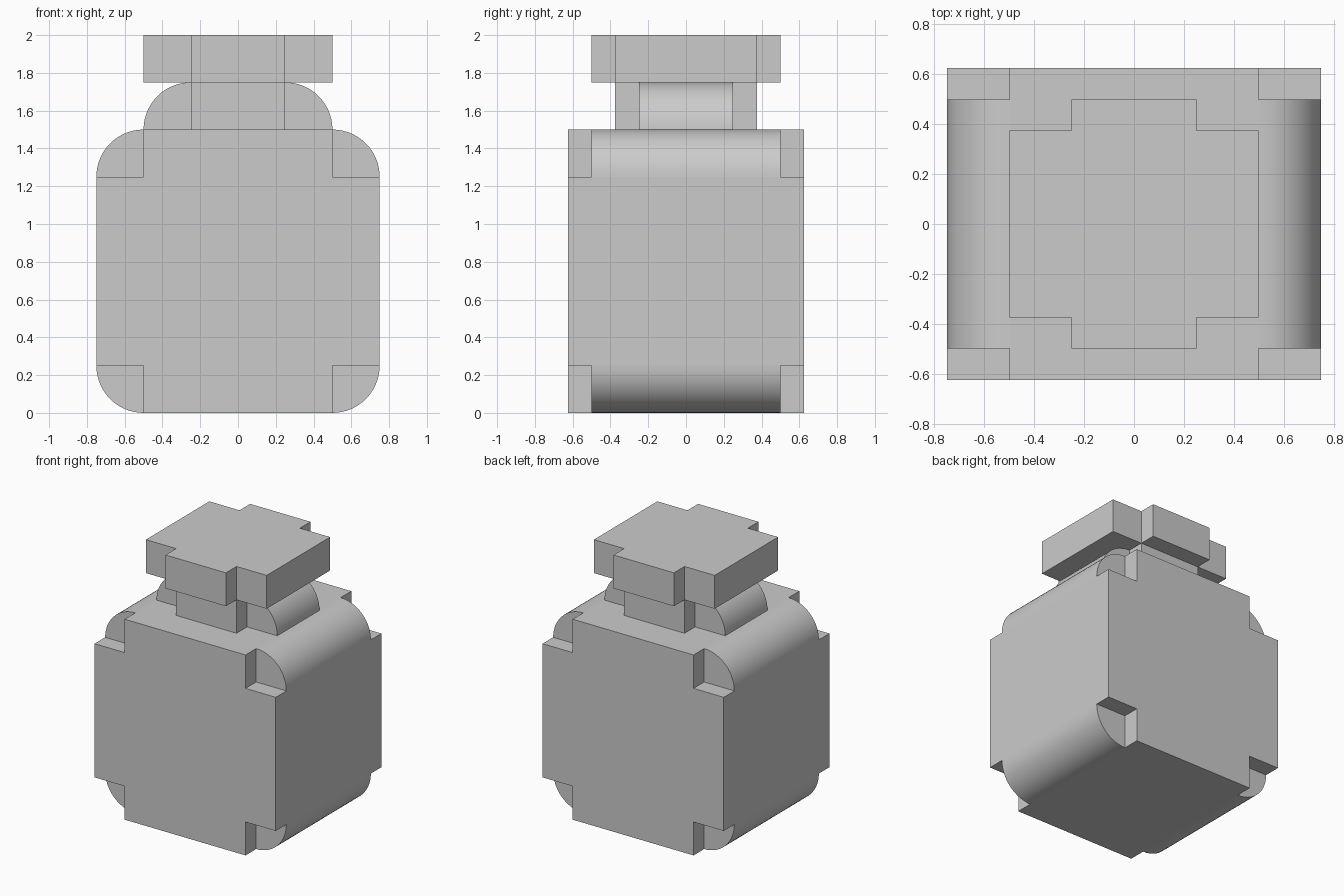
import bpy, bmesh
from math import cos, sin, pi

if "Cube" in bpy.data.objects:
    bpy.data.objects.remove(bpy.data.objects["Cube"])

R = 0.25      # corner radius of every rounded edge
SEG = 14      # segments per quarter round


def wedge(sx, cx, cz, sz):
    """Quarter-disc outline around (cx, cz), opening towards (sx, sz)."""
    arc = [(sx * (cx + R * cos(i * pi / 2 / SEG)), cz + sz * R * sin(i * pi / 2 / SEG))
           for i in range(SEG + 1)]
    return [(sx * cx, cz)] + arc


def both_sides(half):
    """Close a right-hand (x, z) outline with its mirror image."""
    return half + [(-x, z) for x, z in reversed(half)]


def make_part(name, centre, corners, y_core, y_face):
    """Extrude centre + corners to +-y_core, then push the centre out to +-y_face."""
    bm = bmesh.new()
    for outline in [centre] + corners:
        bm.faces.new([bm.verts.new((x, -y_core, z)) for x, z in outline])
    bmesh.ops.remove_doubles(bm, verts=bm.verts[:], dist=1e-5)
    res = bmesh.ops.extrude_face_region(bm, geom=bm.faces[:])
    moved = [g for g in res["geom"] if isinstance(g, bmesh.types.BMVert)]
    bmesh.ops.translate(bm, verts=moved, vec=(0, 2 * y_core, 0))
    for s in (-1, 1):
        caps = [f for f in bm.faces if all(abs(v.co.y - s * y_core) < 1e-5 for v in f.verts)]
        cap = max(caps, key=lambda f: f.calc_area())
        res = bmesh.ops.extrude_discrete_faces(bm, faces=[cap])
        bmesh.ops.translate(bm, verts=res["faces"][0].verts[:],
                            vec=(0, s * (y_face - y_core), 0))
    bmesh.ops.remove_doubles(bm, verts=bm.verts[:], dist=1e-5)
    bmesh.ops.recalc_face_normals(bm, faces=bm.faces[:])
    # only the rounded strips are smooth; flat panels stay crisp
    for f in bm.faces:
        f.normal_update()
        f.smooth = max(abs(c) for c in f.normal) < 0.9999
    mesh = bpy.data.meshes.new(name)
    bm.to_mesh(mesh)
    bm.free()
    obj = bpy.data.objects.new(name, mesh)
    bpy.context.collection.objects.link(obj)
    return obj


SIDES = (-1, 1)

# jar body: rounded core with notched front and back panels
make_part("jar_body",
          both_sides([(0.5, 0), (0.5, 0.25), (0.75, 0.25), (0.75, 1.25), (0.5, 1.25), (0.5, 1.5)]),
          [wedge(sx, 0.5, cz, sz) for sx in SIDES for cz, sz in ((0.25, -1), (1.25, 1))],
          0.5, 0.625)

# neck: rounded shoulders either side of a deeper block
make_part("jar_neck",
          both_sides([(0.25, 1.5), (0.25, 1.75)]),
          [wedge(sx, 0.25, 1.5, 1) for sx in SIDES],
          0.25, 0.375)

# lid: cross-shaped slab with notched corners
make_part("jar_lid",
          both_sides([(0.25, 1.75), (0.25, 2)]),
          [[(s * 0.25, 1.75), (s * 0.5, 1.75), (s * 0.5, 2), (s * 0.25, 2)] for s in SIDES],
          0.375, 0.5)
